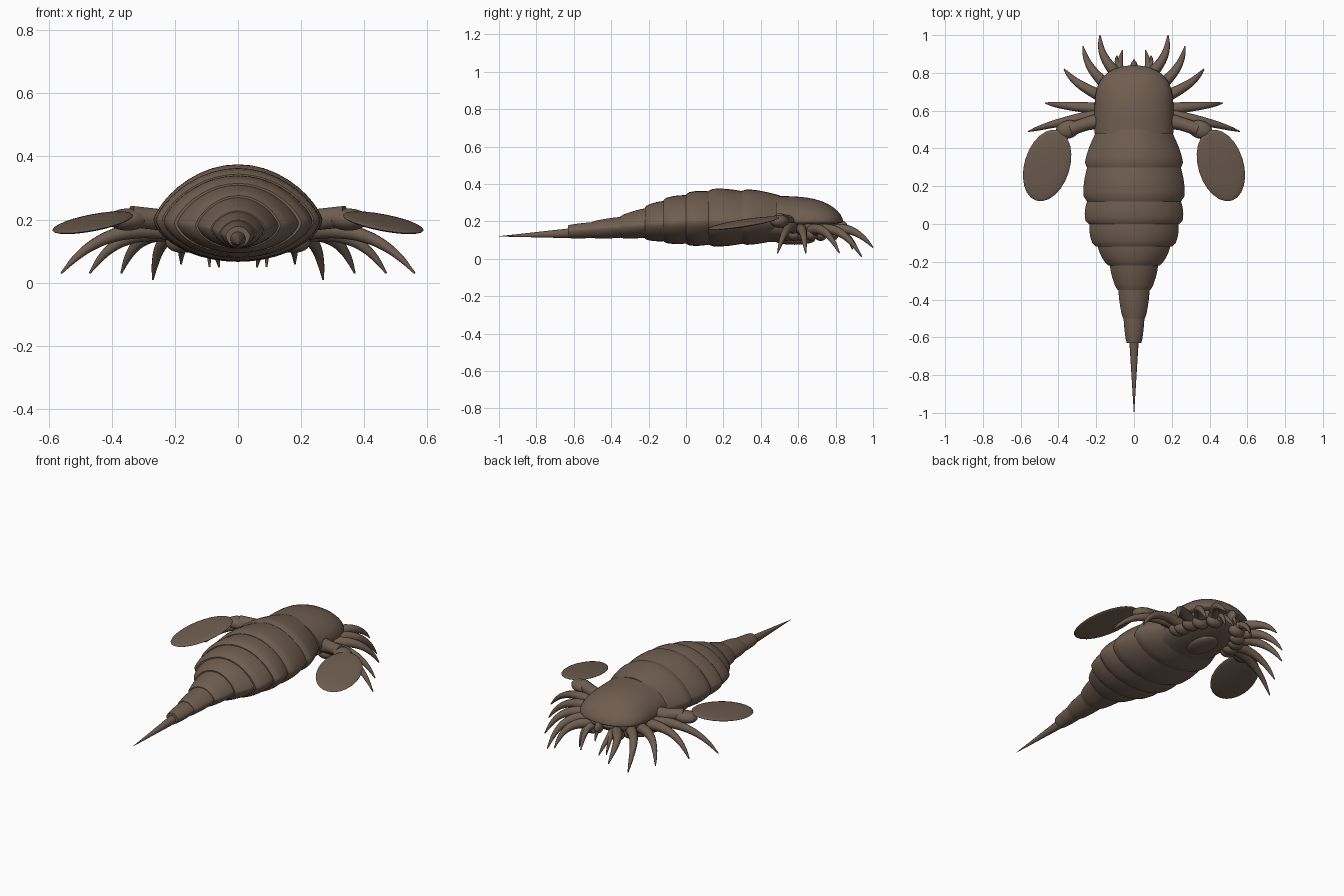
import bpy, bmesh, math
from mathutils import Matrix, Vector

if "Cube" in bpy.data.objects:
    bpy.data.objects.remove(bpy.data.objects["Cube"])

brown = (.16, .11, .08, 1)
shell = bpy.data.materials.new("shell_brown")
shell.use_nodes = True
shell.diffuse_color = brown
shell.node_tree.nodes["Principled BSDF"].inputs["Base Color"].default_value = brown


def finish(name, bm):
    bmesh.ops.recalc_face_normals(bm, faces=bm.faces)
    mesh = bpy.data.meshes.new(name)
    bm.to_mesh(mesh)
    bm.free()
    mesh.materials.append(shell)
    part = bpy.data.objects.new(name, mesh)
    bpy.context.collection.objects.link(part)
    bpy.ops.object.select_all(action='DESELECT')
    part.select_set(True)
    bpy.context.view_layer.objects.active = part
    bpy.ops.object.shade_smooth_by_angle(angle=math.radians(40))
    return part


def loft(name, rings, top_power, low_power, sides=40):
    """Skin a closed body along y; each ring is (y, half width, edge z, top z, bottom z)."""
    bm = bmesh.new()
    loops = []
    for y, width, edge, top, low in rings:
        loop = []
        for i in range(sides):
            angle = math.tau * i / sides
            rise = math.sin(angle)
            if rise >= 0:
                z = edge + (top - edge) * rise ** top_power
            else:
                z = edge + (low - edge) * (-rise) ** low_power
            loop.append(bm.verts.new((width * math.cos(angle), y, z)))
        loops.append(loop)
    for front, rear in zip(loops, loops[1:]):
        for i in range(sides):
            bm.faces.new((front[i - 1], front[i], rear[i], rear[i - 1]))
    bm.faces.new(loops[0])
    bm.faces.new(loops[-1])
    return finish(name, bm)


def rounded_front(name, start, length, width, edge, top, low, top_power, low_power):
    """A loft that keeps its width, then rounds off quickly at the front."""
    rings = []
    steps = 16
    for i in range(steps + 1):
        reach = min(math.sin(math.pi / 2 * i / steps), .999)
        height = (1 - reach ** 3) ** .6
        rings.append((start + length * reach, width * math.sqrt(1 - reach ** 5), edge,
                      edge + (top - edge) * height, edge + (low - edge) * height))
    loft(name, rings, top_power, low_power)


def tube(name, points):
    """Smooth round tube through (position, radius) pairs."""
    curve = bpy.data.curves.new(name, 'CURVE')
    curve.dimensions = '3D'
    curve.bevel_depth = 1
    curve.bevel_resolution = 3
    curve.resolution_u = 4
    curve.use_fill_caps = True
    spline = curve.splines.new('BEZIER')
    spline.bezier_points.add(len(points) - 1)
    for knot, (position, radius) in zip(spline.bezier_points, points):
        knot.co = position
        knot.radius = radius
        knot.handle_left_type = knot.handle_right_type = 'AUTO'
    curve.materials.append(shell)
    part = bpy.data.objects.new(name, curve)
    bpy.context.collection.objects.link(part)


def claw(name, side, hip, tip, thickness, bow=.03):
    """Tapered limb that rises from the hip, bows outward and hooks down to its tip."""
    hip, tip = Vector(hip), Vector(tip)
    points = []
    steps = 6
    for i in range(steps + 1):
        t = i / steps
        position = hip.lerp(tip, t)
        position.x = side * (position.x + bow * math.sin(math.pi * t))
        position.z = hip.z + .08 * t + (tip.z - hip.z - .08) * t * t
        points.append((position, thickness * (1 - t) ** .7 + .003))
    tube(name, points)


def blob(name, centre, size, turn=0):
    bm = bmesh.new()
    matrix = Matrix.Translation(centre) @ Matrix.Rotation(turn, 4, 'Z') @ Matrix.Diagonal((*size, 1))
    bmesh.ops.create_uvsphere(bm, u_segments=24, v_segments=14, radius=1, matrix=matrix)
    return finish(name, bm)


# Overlapping body plates: each joint is (y, half width, top z)
joints = [(.48, .21, .35), (.3, .26, .37), (.12, .26, .37), (0, .25, .35), (-.12, .21, .32),
          (-.22, .14, .28), (-.35, .09, .23), (-.5, .06, .2), (-.63, .04, .18)]
steps = 8
for number, (front, rear) in enumerate(zip(joints, joints[1:]), 1):
    rings = []
    for i in range(steps + 1):
        t = i / steps
        y, width, top = Vector(front).lerp(Vector(rear), t)
        # Tuck the front under its neighbour and flare a lip at the rear
        swell = .93 + .1 * math.sin(math.pi * .7 * t) if i < steps else .96
        overlap = .02 * (1 - t)
        edge = .2 + .08 * min(y, 0)
        low = min(.07 + (y - .15) ** 2 / 4, .11)
        rings.append((y + overlap, width * swell, edge,
                      edge + (top - edge) * swell, edge + (low - edge) * swell))
    loft(f"body_plate_{number}", rings, 1.5, 1.2)

# Tail spike
loft("tail_spike", [(-.6, .026, .14, .165, .11), (-1, .001, .12, .121, .119)], 1, 1, 16)

# Head shield over a softer underside, with mouth parts
rounded_front("head_shield", .48, .36, .21, .2, .335, .17, 1.1, .8)
rounded_front("head_underside", .44, .38, .19, .18, .22, .09, 1, .9)
blob("snout", (0, .83, .17), (.02, .035, .035))
claw("snout_tip", 1, (0, .8, .17), (0, .87, .1), .018, 0)
blob("mouth_plate", (0, .58, .1), (.07, .11, .025))

# Walking legs, front to rear: hip and claw tip
legs = [((.08, .78, .15), (.18, 1, .06)),
        ((.13, .72, .15), (.27, .94, .01)),
        ((.16, .67, .15), (.37, .82, .03)),
        ((.17, .61, .15), (.47, .64, .03)),
        ((.18, .58, .16), (.56, .49, .03))]

for side, label in ((1, "left"), (-1, "right")):
    for number, (hip, tip) in enumerate(legs, 1):
        claw(f"{label}_leg_{number}", side, hip, tip, .03)
        blob(f"{label}_hip_{number}", (side * hip[0], hip[1], .13), (.05, .035, .035))

    # Small front pincers
    claw(f"{label}_pincer", side, (.06, .76, .14), (.06, .92, .05), .024, .015)
    claw(f"{label}_pincer_thumb", side, (.07, .82, .13), (.09, .89, .05), .015, .01)

    # Swimming arm
    arm = [((.16, .55, .19), .045), ((.25, .53, .2), .035), ((.34, .5, .21), .035)]
    tube(f"{label}_swim_arm", [((side * x, y, z), radius) for (x, y, z), radius in arm])
    blob(f"{label}_swim_joint", (side * .35, .5, .2), (.066, .048, .035), side * -.3)

    # Oval paddle: a thin lens that slopes outward and rearward
    paddle = blob(f"{label}_paddle", (0, 0, 0), (.12, .195, .014), side * .3)
    for vertex in paddle.data.vertices:
        x, y, z = vertex.co
        vertex.co = (x + side * .46, y + .31, z + .19 + .13 * (y - side * x))
